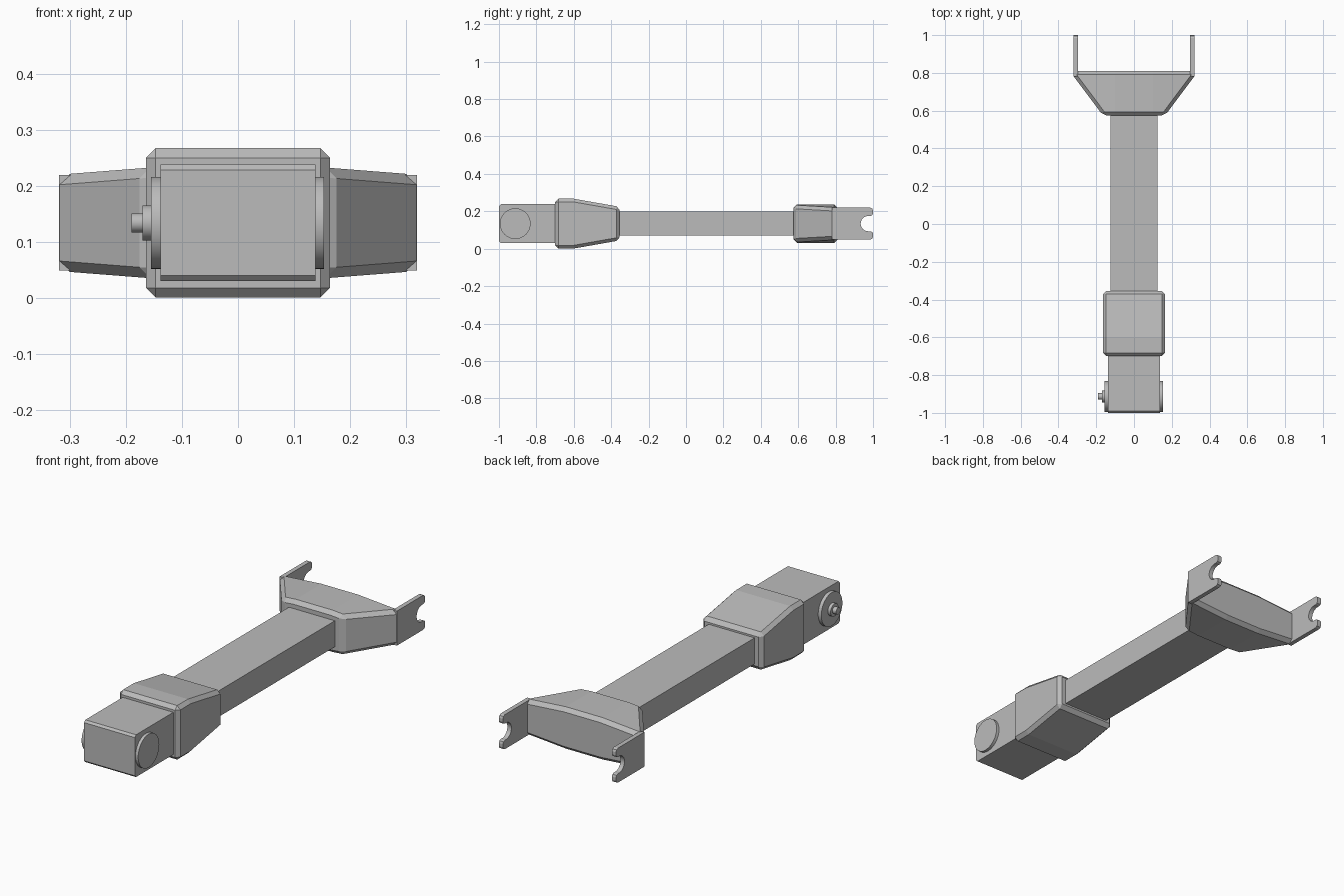
import bpy, bmesh, math
from mathutils import Matrix

cube = bpy.data.objects.get("Cube")
if cube:
    bpy.data.objects.remove(cube, do_unlink=True)

MID = 0.134  # height of the long axis

grey = bpy.data.materials.new("plain grey")
grey.use_nodes = True
colour = (0.5, 0.5, 0.5, 1)
grey.diffuse_color = colour
grey.node_tree.nodes["Principled BSDF"].inputs["Base Color"].default_value = colour


def finish(name, bm, bevel=0):
    bmesh.ops.recalc_face_normals(bm, faces=bm.faces)
    mesh = bpy.data.meshes.new(name)
    bm.to_mesh(mesh)
    bm.free()
    mesh.materials.append(grey)
    obj = bpy.data.objects.new(name, mesh)
    bpy.context.collection.objects.link(obj)
    if bevel:
        mod = obj.modifiers.new("chamfer", "BEVEL")
        mod.width = bevel
        mod.segments = 1
        mod.limit_method = "ANGLE"
        mod.angle_limit = math.radians(40)
    return obj


def side_profile(name, points, x0, x1, bevel=0):
    """Extrude a (y, z) outline from x0 to x1."""
    bm = bmesh.new()
    face = bm.faces.new([bm.verts.new((x0, y, z)) for y, z in points])
    new = bmesh.ops.extrude_face_region(bm, geom=[face])["geom"]
    bmesh.ops.translate(bm, vec=(x1 - x0, 0, 0),
                        verts=[v for v in new if isinstance(v, bmesh.types.BMVert)])
    return finish(name, bm, bevel)


def mirrored(half):
    """Complete an outline given as (y, height above the axis)."""
    return [(y, MID + h) for y, h in half] + [(y, MID - h) for y, h in reversed(half)]


def disc(name, x0, x1, radius):
    bm = bmesh.new()
    place = Matrix.Translation(((x0 + x1) / 2, -0.913, MID)) @ Matrix.Rotation(math.pi / 2, 4, "Y")
    bmesh.ops.create_cone(bm, cap_ends=True, segments=48, radius1=radius,
                          radius2=radius, depth=x1 - x0, matrix=place)
    obj = finish(name, bm)
    bpy.ops.object.select_all(action="DESELECT")
    obj.select_set(True)
    bpy.context.view_layer.objects.active = obj
    bpy.ops.object.shade_smooth_by_angle(angle=math.radians(30))


# Long beam, end block and tapered sleeve
side_profile("beam", mirrored([(-0.5, 0.064), (0.65, 0.064)]), -0.125, 0.125)
side_profile("end_block", mirrored([(-1, 0.094), (-0.99, 0.104), (-0.6, 0.104)]), -0.138, 0.138)
side_profile("sleeve", mirrored([(-0.7, 0.133), (-0.6, 0.133), (-0.355, 0.09)]),
             -0.164, 0.164, 0.017)

# Pivot discs and pin
disc("left_disc", 0.13, 0.153, 0.082)
disc("right_disc", -0.155, -0.13, 0.082)
disc("pin_washer", -0.17, -0.15, 0.031)
disc("pin_tip", -0.19, -0.165, 0.017)

# Flared yoke body: thickest in the middle, thinner towards the arms
bm = bmesh.new()
plan = [(-0.1, 0.575), (0.1, 0.575), (0.165, 0.575), (0.318, 0.78), (0.318, 0.81),
        (0.1, 0.81), (-0.1, 0.81), (-0.318, 0.81), (-0.318, 0.78), (-0.165, 0.575)]
rings = []
for sign in (1, -1):
    ring = [bm.verts.new((x, y, MID + sign * (0.103 - 0.078 * (abs(x) - 0.1))))
            for x, y in plan]
    for ids in ((0, 1, 5, 6), (1, 2, 3, 4, 5), (0, 6, 7, 8, 9)):
        bm.faces.new([ring[i] for i in ids])
    rings.append(ring)
top, bottom = rings
for i in range(len(plan)):
    j = (i + 1) % len(plan)
    bm.faces.new((top[i], top[j], bottom[j], bottom[i]))
finish("yoke", bm, 0.018)

# Fork arms with a round notch and rounded tips
upper = [(0.78, 0.085), (0.985, 0.085), (0.996, 0.08), (1, 0.07), (1, 0.055),
         (0.996, 0.045), (0.987, 0.041)]
for i in range(9):
    a = math.radians(90 + i * 10)
    upper.append((0.975 + 0.041 * math.cos(a), 0.041 * math.sin(a)))
arm = mirrored(upper + [(0.934, 0.002)])
side_profile("left_arm", arm, 0.297, 0.319)
side_profile("right_arm", arm, -0.319, -0.297)
